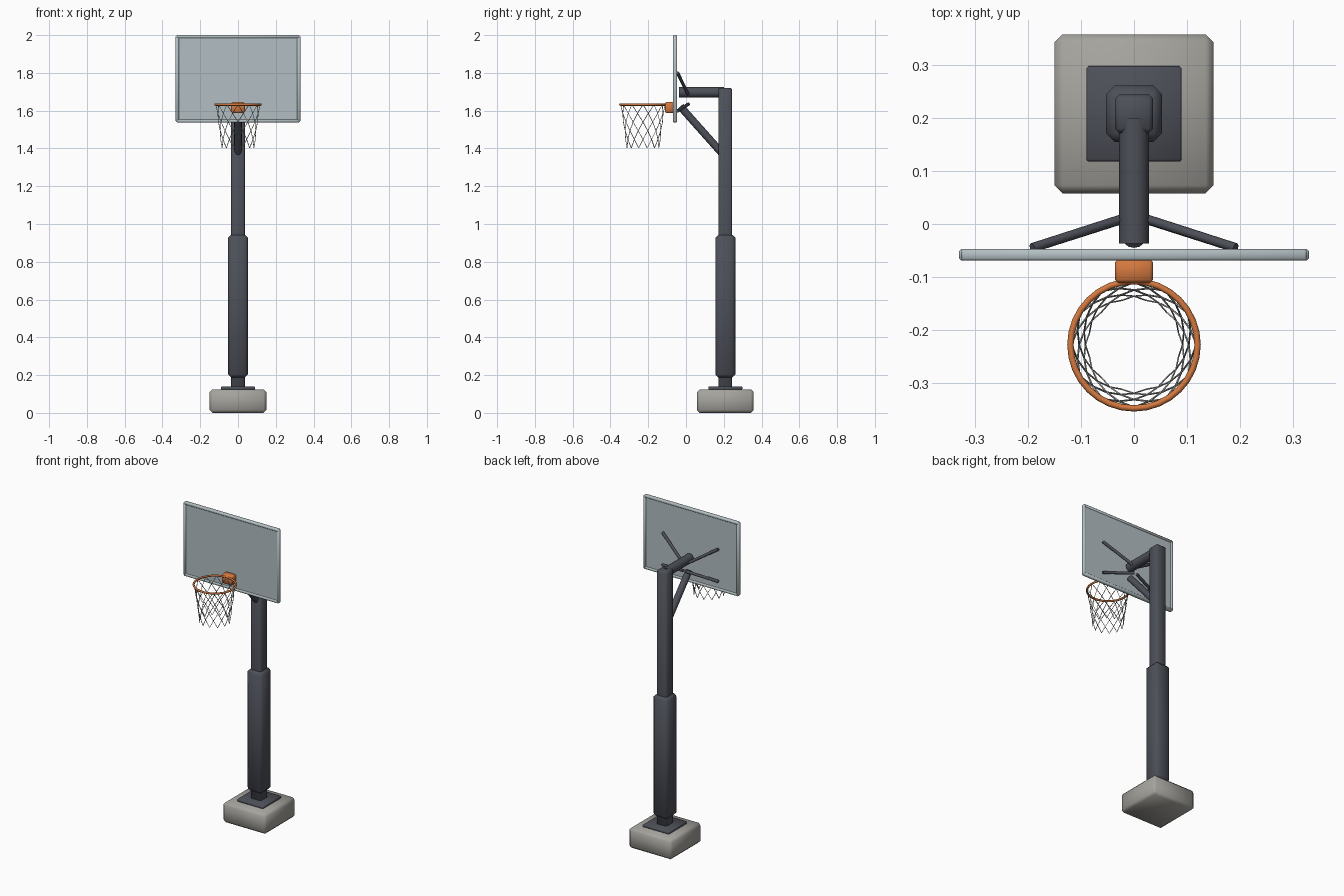
import bpy
import math
from mathutils import Vector

old = bpy.data.objects.get("Cube")
if old:
    bpy.data.objects.remove(old, do_unlink=True)


def material(name, rgb):
    m = bpy.data.materials.new(name)
    m.use_nodes = True
    m.diffuse_color = (*rgb, 1)
    bsdf = next(n for n in m.node_tree.nodes if n.type == 'BSDF_PRINCIPLED')
    bsdf.inputs["Base Color"].default_value = (*rgb, 1)
    bsdf.inputs["Roughness"].default_value = 0.6
    return m


STEEL = material("dark steel", (0.075, 0.08, 0.1))
CONCRETE = material("concrete grey", (0.38, 0.37, 0.34))
PANEL = material("pale glass", (0.45, 0.52, 0.55))
FRAME = material("light trim", (0.46, 0.53, 0.55))
ORANGE = material("rim orange", (0.66, 0.19, 0.05))
CORD = material("net cord", (0.45, 0.46, 0.43))

POLE_Y = 0.208
BOARD_Y = -0.058
HOOP = Vector((0, -0.228, 1.632))


def finish(name, mat, smooth=True):
    ob = bpy.context.object
    ob.name = name
    ob.data.materials.append(mat)
    if smooth:
        bpy.ops.object.shade_smooth()
    return ob


def box(name, lo, hi, mat, bevel=0.0):
    """Axis-aligned box between two corners, with an optional chamfer."""
    lo, hi = Vector(lo), Vector(hi)
    bpy.ops.mesh.primitive_cube_add(size=1, location=(lo + hi) / 2)
    bpy.context.object.scale = hi - lo
    bpy.ops.object.transform_apply(location=False, rotation=False, scale=True)
    ob = finish(name, mat, bevel > 0)
    if bevel:
        mod = ob.modifiers.new("chamfer", 'BEVEL')
        mod.width = bevel
        mod.segments = 1
    return ob


def tube(name, a, b, radius, mat, sides=12):
    """Round bar between two points."""
    a, b = Vector(a), Vector(b)
    d = b - a
    bpy.ops.mesh.primitive_cylinder_add(
        vertices=sides, radius=radius, depth=d.length, location=(a + b) / 2,
        rotation=d.to_track_quat('Z', 'Y').to_euler())
    ob = finish(name, mat, False)
    bpy.ops.object.shade_smooth_by_angle(angle=math.radians(50))
    return ob


def column(name, half, z0, z1, mat, bevel):
    """Square block centred on the pole axis."""
    return box(name, (-half, POLE_Y - half, z0), (half, POLE_Y + half, z1), mat, bevel)


# Base, plate and post
column("concrete_base", 0.15, 0.0, 0.125, CONCRETE, 0.015)
column("base_plate", 0.09, 0.122, 0.14, STEEL, 0.004)
column("inner_pole", 0.036, 0.13, 1.72, STEEL, 0.008)
column("pole_sleeve", 0.053, 0.188, 0.943, STEEL, 0.016)

# Arm and braces
tube("support_arm", (0, -0.037, 1.697), (0, 0.2, 1.697), 0.028, STEEL, 16)
tube("diagonal_brace", (0, -0.03, 1.622), (0, 0.19, 1.375), 0.02, STEEL)
for side, label in ((-1, "right"), (1, "left")):
    tube("upper_strut_" + label, (side * 0.015, 0.012, 1.685),
         (side * 0.192, -0.045, 1.8), 0.009, STEEL, 8)
    tube("lower_strut_" + label, (side * 0.01, 0.013, 1.635),
         (side * 0.192, -0.045, 1.598), 0.009, STEEL, 8)

# Backboard panel and frame
W, Z0, Z1, T = 0.33, 1.538, 2.0, 0.011
box("backboard_panel", (-W + T, BOARD_Y - 0.006, Z0 + T),
    (W - T, BOARD_Y + 0.006, Z1 - T), PANEL)
for z, label in ((Z0, "bottom"), (Z1 - 2 * T * 0.75, "top")):
    box("frame_" + label, (-W + 0.004, BOARD_Y - T, z),
        (W - 0.004, BOARD_Y + T, z + 1.5 * T), FRAME, 0.004)
for side, label in ((-1, "right"), (1, "left")):
    x0, x1 = sorted((side * W, side * (W - 1.5 * T)))
    box("frame_" + label, (x0, BOARD_Y - T, Z0 + 0.004),
        (x1, BOARD_Y + T, Z1 - 0.004), FRAME, 0.004)

# Hoop bracket and rim
box("rim_bracket", (-0.036, -0.111, 1.587), (0.036, -0.066, 1.645), ORANGE, 0.006)
bpy.ops.mesh.primitive_torus_add(location=HOOP, major_segments=32, minor_segments=8,
                                 major_radius=0.12, minor_radius=0.006)
finish("hoop_rim", ORANGE)

# Net: cords spiralling both ways to make a diamond mesh
CORDS, ROWS = 12, 5
curve = bpy.data.curves.new("net", 'CURVE')
curve.dimensions = '3D'
curve.bevel_depth = 0.0018
curve.bevel_resolution = 0
for i in range(CORDS):
    for turn in (-1, 1):
        spline = curve.splines.new('POLY')
        spline.points.add(ROWS)
        for row, point in enumerate(spline.points):
            t = row / ROWS
            angle = (i + turn * row / 2) * math.tau / CORDS
            r = 0.118 - 0.04 * t + 0.009 * t * t
            point.co = (HOOP.x + r * math.cos(angle), HOOP.y + r * math.sin(angle),
                        HOOP.z - 0.23 * t, 1)
net = bpy.data.objects.new("net", curve)
net.data.materials.append(CORD)
bpy.context.collection.objects.link(net)
